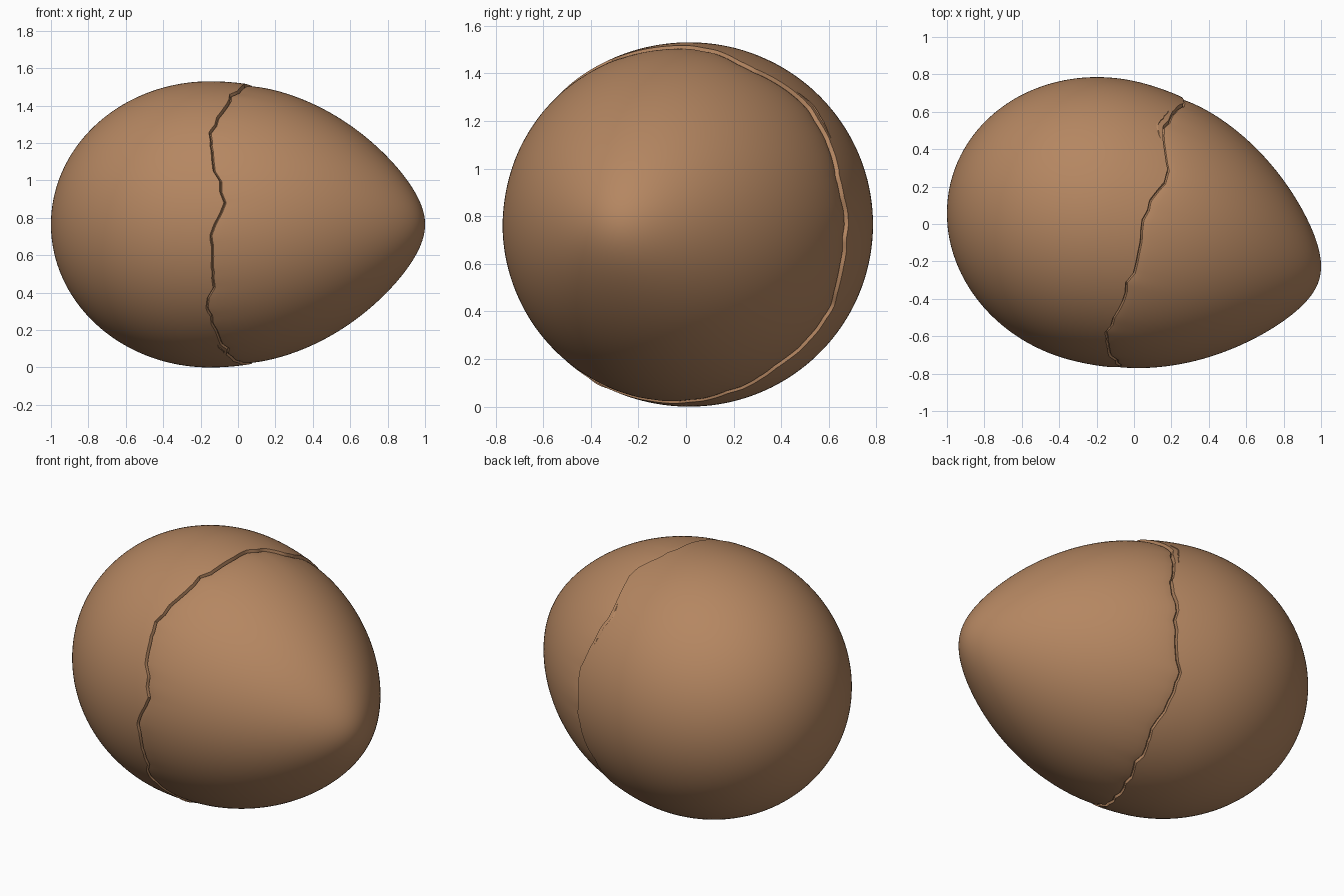
import bpy, bmesh, math, random
from mathutils import Vector

random.seed(4)
if "Cube" in bpy.data.objects:
    bpy.data.objects.remove(bpy.data.objects["Cube"], do_unlink=True)

# Overall shape: lying egg, axis turned about z, pointed end toward +x
RADIUS, BLUNT, TIP = 0.765, 0.856, 1.182
TURN = math.radians(-15)
AXIS = Vector((math.cos(TURN), math.sin(TURN), 0))
SIDE = Vector((-math.sin(TURN), math.cos(TURN), 0))
UP = Vector((0, 0, 1))
CENTRE = Vector((-0.15, 0.014, RADIUS))
COLUMNS, RINGS = 240, 56

shell = bpy.data.materials.new("brown_shell")
shell.use_nodes = True
shell.diffuse_color = (0.46, 0.24, 0.12, 1)
shell.node_tree.nodes["Principled BSDF"].inputs["Base Color"].default_value = shell.diffuse_color


def radius_at(u):
    if u < 0:
        return RADIUS * math.sqrt(max(0, 1 - (u / BLUNT) ** 2))
    t = min(1, u / TIP)
    return RADIUS * math.sqrt(1 - t * t) * (1 - 0.16 * t ** 2 - 0.15 * t ** 4)


def surface(u, angle, depth=0.0):
    r = max(0, radius_at(u) - depth)
    return CENTRE + AXIS * u + (SIDE * math.cos(angle) + UP * math.sin(angle)) * r


# Wandering crack line: angle in degrees, shift along the axis
WANDER = [(0, .02), (16, .05), (28, -.02), (45, -.03), (62, .06), (77, -.015),
          (92, 0), (111, 0), (130, -.02), (145, -.05), (162, .03), (171, .06),
          (185, 0), (200, .01), (218, -.05), (228, -.04), (241, -.03),
          (270, 0), (300, .03), (330, -.03), (360, .02)]
JAG_STEP = 4.5
jags = [random.uniform(-0.016, 0.016) for _ in range(80)]
jags.append(jags[0])


def crack_at(deg):
    for (a, p), (b, q) in zip(WANDER, WANDER[1:]):
        if a <= deg <= b:
            base = p + (q - p) * (deg - a) / (b - a)
            break
    i, f = divmod(deg / JAG_STEP, 1)
    i = int(i)
    return 0.2 + base + jags[i] * (1 - f) + jags[i + 1] * f


def make_object(name, bm):
    bmesh.ops.recalc_face_normals(bm, faces=bm.faces)
    mesh = bpy.data.meshes.new(name)
    bm.to_mesh(mesh)
    bm.free()
    mesh.materials.append(shell)
    obj = bpy.data.objects.new(name, mesh)
    bpy.context.collection.objects.link(obj)
    bpy.ops.object.select_all(action="DESELECT")
    obj.select_set(True)
    bpy.context.view_layer.objects.active = obj
    bpy.ops.object.shade_smooth_by_angle(angle=math.radians(35))
    return obj


# Egg shell with a jagged step where the pointed half has sunk in
bm = bmesh.new()
columns = []
for c in range(COLUMNS):
    deg = 360 * c / COLUMNS
    angle = math.radians(deg)
    crack = crack_at(deg)
    sink = 0.010 + 0.004 * math.cos(angle - 0.6)
    points = []
    for k in range(1, RINGS + 1):
        s = 1 - math.cos(math.pi / 2 * k / RINGS)
        points.append(surface(-BLUNT + (crack + BLUNT) * s, angle))
    points.append(surface(crack + 0.003, angle, sink + 0.010))
    points.append(surface(crack + 0.011, angle, sink))
    for k in range(RINGS - 1, 0, -1):
        s = 1 - math.cos(math.pi / 2 * k / RINGS)
        u = TIP - (TIP - crack) * s
        points.append(surface(u, angle, sink * math.exp(-(u - crack) / 0.09)))
    columns.append([bm.verts.new(p) for p in points])
blunt_pole = bm.verts.new(surface(-BLUNT, 0))
tip_pole = bm.verts.new(surface(TIP, 0))
for a, b in zip(columns, columns[1:] + columns[:1]):
    bm.faces.new((blunt_pole, b[0], a[0]))
    bm.faces.new((tip_pole, a[-1], b[-1]))
    for k in range(len(a) - 1):
        bm.faces.new((a[k], b[k], b[k + 1], a[k + 1]))
make_object("egg_shell", bm)


# Thin raised slivers beside the main crack
def sliver(name, start, end, offset):
    bm = bmesh.new()
    rows = []
    steps = 12
    for i in range(steps + 1):
        deg = start + (end - start) * i / steps
        taper = math.sin(math.pi * i / steps)
        u = crack_at(deg) - offset * (0.4 + 0.6 * taper) + random.uniform(-0.004, 0.004)
        width = 0.002 + 0.008 * taper
        rows.append([bm.verts.new(surface(u + w * width, math.radians(deg), d))
                     for w, d in ((-1, 0.004), (0.8, -0.005 * taper), (1, 0.004))])
    for a, b in zip(rows, rows[1:]):
        for k in range(3):
            j = (k + 1) % 3
            bm.faces.new((a[k], a[j], b[j], b[k]))
    bm.faces.new(rows[0])
    bm.faces.new(rows[-1])
    make_object(name, bm)


sliver("back_crack_sliver", 28, 48, 0.04)
sliver("lower_crack_sliver", 238, 246, 0.03)
